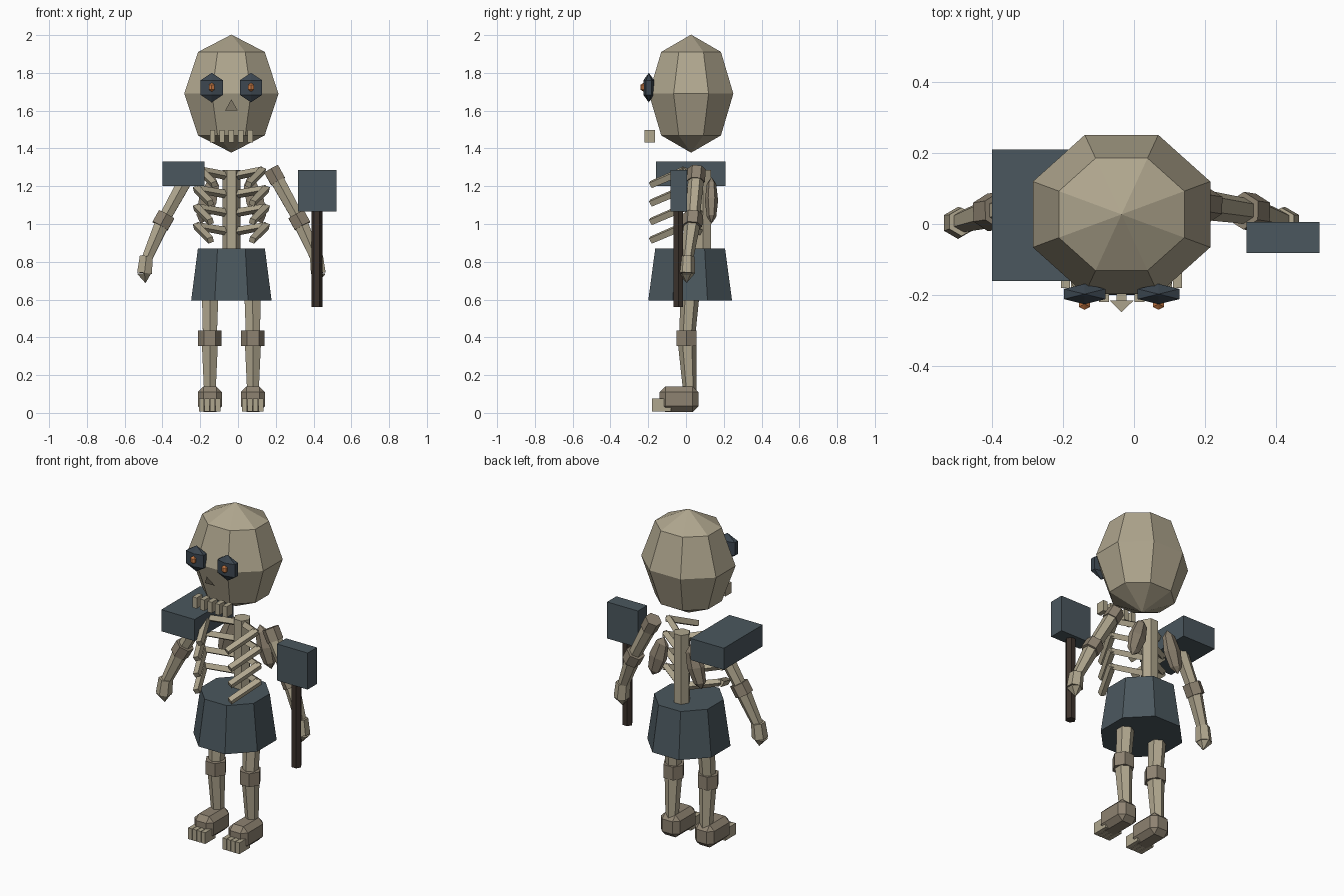
import bpy
import bmesh
import math
from mathutils import Vector, Matrix

if "Cube" in bpy.data.objects:
    bpy.data.objects.remove(bpy.data.objects["Cube"], do_unlink=True)

CX = -0.035  # body centre line


def material(name, rgb):
    m = bpy.data.materials.new(name)
    m.use_nodes = True
    m.diffuse_color = (*rgb, 1)
    m.node_tree.nodes["Principled BSDF"].inputs["Base Color"].default_value = (*rgb, 1)
    return m


BONE = material("pale bone", (0.43, 0.38, 0.27))
JOINT = material("dark bone", (0.27, 0.225, 0.165))
SLATE = material("slate", (0.07, 0.096, 0.112))
SOCKET = material("dark slate", (0.045, 0.062, 0.08))
WOOD = material("dark wood", (0.045, 0.032, 0.025))
GLOW = material("orange glow", (0.60, 0.20, 0.06))


def finish(name, bm, mat):
    mesh = bpy.data.meshes.new(name)
    bm.to_mesh(mesh)
    bm.free()
    mesh.materials.append(mat)
    obj = bpy.data.objects.new(name, mesh)
    bpy.context.collection.objects.link(obj)
    return obj


def box(name, centre, size, mat, bevel=0):
    bm = bmesh.new()
    bmesh.ops.create_cube(bm, size=1)
    bmesh.ops.transform(bm, matrix=Matrix.Translation(centre) @ Matrix.Diagonal((*size, 1)), verts=bm.verts)
    if bevel:
        bmesh.ops.bevel(bm, geom=bm.edges[:], offset=bevel, segments=1, affect="EDGES")
    return finish(name, bm, mat)


def ball(name, centre, radii, segs, rings, mat, turn=0.0, tilt=0.0):
    bm = bmesh.new()
    bmesh.ops.create_uvsphere(bm, u_segments=segs, v_segments=rings, radius=1)
    bmesh.ops.transform(bm, verts=bm.verts, matrix=Matrix.Translation(centre) @ Matrix.Rotation(tilt, 4, "Y")
                        @ Matrix.Diagonal((*radii, 1)) @ Matrix.Rotation(turn, 4, "Z"))
    return finish(name, bm, mat)


def limb(name, start, end, r1, r2, mat, sides=6, turn=0.0, squash=1.0):
    """Tapered prism running from start to end."""
    a, b = Vector(start), Vector(end)
    d = b - a
    bm = bmesh.new()
    bmesh.ops.create_cone(bm, cap_ends=True, segments=sides, radius1=r1, radius2=r2, depth=d.length)
    rot = Vector((0, 0, -1)).rotation_difference(d).to_matrix().to_4x4() @ Matrix.Rotation(math.pi, 4, "X")
    bmesh.ops.transform(bm, verts=bm.verts, matrix=Matrix.Translation((a + b) / 2) @ rot
                        @ Matrix.Diagonal((1, squash, 1, 1)) @ Matrix.Rotation(turn, 4, "Z"))
    return finish(name, bm, mat)


EIGHTH = math.pi / 8

# Head
ball("skull", (CX, 0.027, 1.69), (0.27, 0.242, 0.3125), 8, 4, BONE, EIGHTH)
bm = bmesh.new()
bm.faces.new([bm.verts.new(p) for p in ((CX - 0.034, -0.215, 1.6), (CX + 0.034, -0.215, 1.6), (CX, -0.248, 1.66))])
finish("nose", bm, BONE)
for i in range(5):
    box(f"tooth_{i + 1}", (CX + (i - 2) * 0.05, -0.192, 1.465), (0.028, 0.055, 0.065), BONE)

# Spine and skirt
limb("spine", (CX, 0.09, 0.8), (CX, 0.09, 1.285), 0.048, 0.048, BONE)
limb("skirt", (CX, 0.022, 0.595), (CX, 0.022, 0.87), 0.24, 0.2, SLATE, 8, EIGHTH, 0.96)

for s, side in ((1, "left"), (-1, "right")):
    def at(dx, y, z):
        return (CX + s * dx, y, z)

    # Eyes
    ball(f"{side}_eye_socket", at(0.104, -0.197, 1.722), (0.078, 0.033, 0.078), 6, 3, SOCKET)
    ball(f"{side}_pupil", at(0.104, -0.225, 1.724), (0.021, 0.019, 0.024), 6, 3, GLOW)

    # Ribs: a bar out from the spine, then a bar hooking forward
    for i in range(4):
        z = 0.99 + i * 0.098
        reach = 0.165 if i == 3 else 0.185
        limb(f"{side}_rib_back_{i + 1}", at(0.02, 0.08, z - 0.03), at(reach, -0.02, z), 0.023, 0.021, BONE, 4, EIGHTH * 2)
        limb(f"{side}_rib_front_{i + 1}", at(reach, -0.01, z), at(reach - 0.075, -0.185, z - 0.075),
             0.024, 0.022, BONE, 4, EIGHTH * 2)

    # Shoulder blade
    ball(f"{side}_shoulder_blade", at(0.125, 0.135, 1.125), (0.055, 0.035, 0.13), 6, 4, JOINT, 0, -s * 0.3)

    # Arm
    shoulder, elbow, hand = (Vector(at(*p)) for p in ((0.225, 0.055, 1.265), (0.36, 0.035, 1.02), (0.455, 0.005, 0.8)))
    upper, lower = (elbow - shoulder).normalized(), (hand - elbow).normalized()
    limb(f"{side}_shoulder_joint", shoulder - upper * 0.03, shoulder + upper * 0.045, 0.048, 0.048, JOINT)
    limb(f"{side}_upper_arm", shoulder, elbow, 0.043, 0.036, BONE)
    limb(f"{side}_elbow", elbow - upper * 0.035, elbow + upper * 0.035, 0.053, 0.053, JOINT)
    limb(f"{side}_forearm", elbow, hand, 0.045, 0.03, BONE)
    palm_end = Vector(at(0.46, 0.003, 0.74))
    limb(f"{side}_hand", at(0.45, 0.006, 0.83), palm_end, 0.04, 0.045, BONE)
    limb(f"{side}_fingertips", palm_end, at(0.455, 0.003, 0.687), 0.045, 0.0, BONE)

    # Leg
    limb(f"{side}_thigh", at(0.112, 0.025, 0.68), at(0.114, 0.005, 0.39), 0.052, 0.042, BONE)
    limb(f"{side}_knee", at(0.114, 0.003, 0.355), at(0.114, 0.003, 0.435), 0.062, 0.062, JOINT)
    limb(f"{side}_shin", at(0.114, 0.005, 0.39), at(0.114, 0.02, 0.12), 0.05, 0.036, BONE)

    # Foot and toes
    box(f"{side}_foot", at(0.114, -0.037, 0.073), (0.128, 0.205, 0.135), JOINT, 0.03)
    for i in range(4):
        box(f"{side}_toe_{i + 1}", at(0.114 + (i - 1.5) * 0.029, -0.13, 0.042), (0.026, 0.1, 0.068), BONE)

# Shoulder plate on the right side
box("shoulder_plate", (-0.288, 0.025, 1.265), (0.222, 0.37, 0.13), SLATE)

# Hammer held on the left side
limb("hammer_handle", (0.418, -0.04, 0.56), (0.418, -0.04, 1.1), 0.029, 0.029, WOOD)
box("hammer_head", (0.419, -0.038, 1.175), (0.205, 0.088, 0.22), SLATE)
